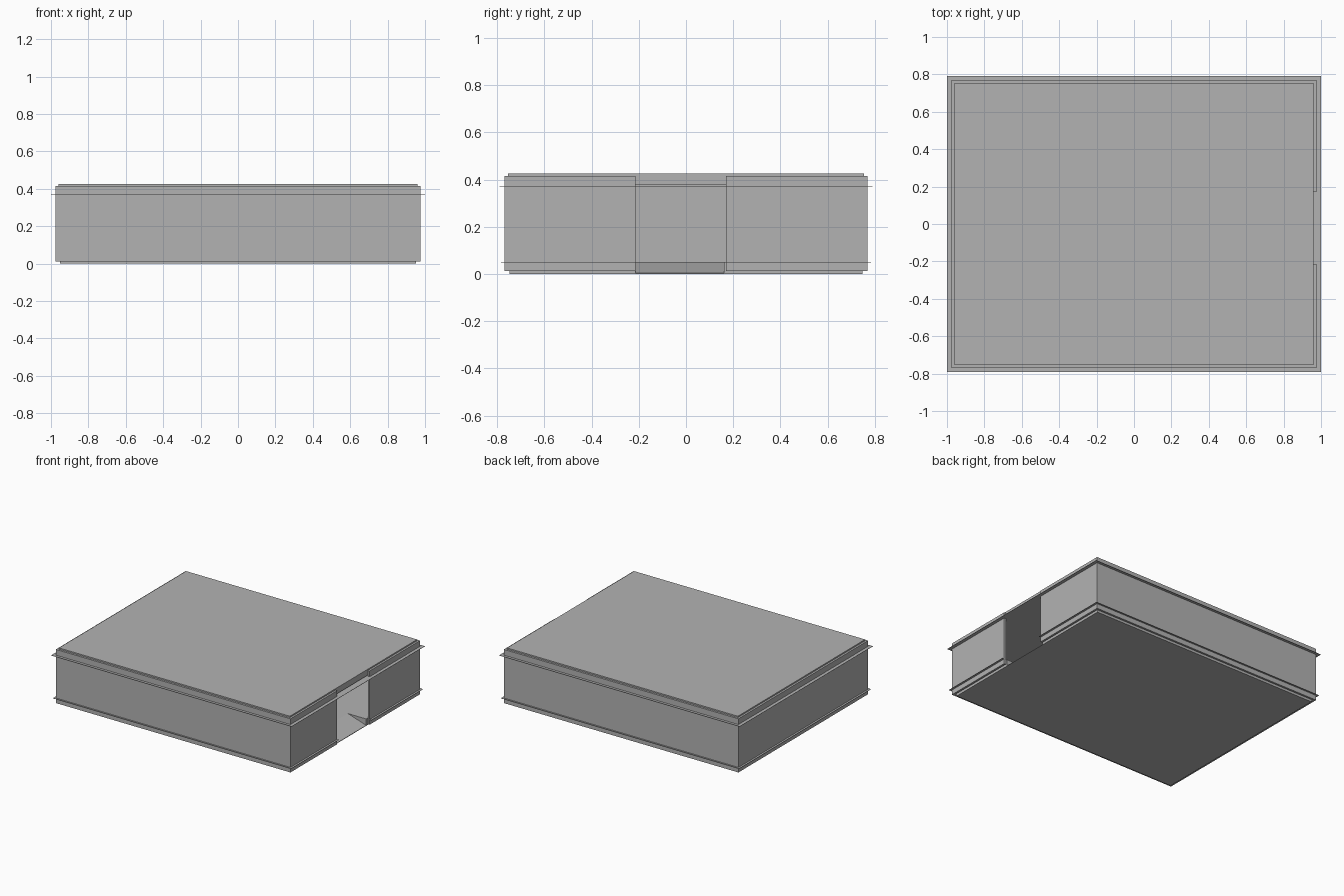
import bpy
import bmesh

cube = bpy.data.objects.get("Cube")
if cube:
    bpy.data.objects.remove(cube, do_unlink=True)

grey = bpy.data.materials.new("plain_grey")
grey.use_nodes = True
colour = (0.45, 0.45, 0.45, 1)
grey.diffuse_color = colour
grey.node_tree.nodes["Principled BSDF"].inputs["Base Color"].default_value = colour


def prism(name, profile, y0, y1):
    """Extrude an x-z profile from y0 to y1."""
    bm = bmesh.new()
    face = bm.faces.new([bm.verts.new((x, y0, z)) for x, z in profile])
    ext = bmesh.ops.extrude_face_region(bm, geom=[face])
    verts = [v for v in ext["geom"] if isinstance(v, bmesh.types.BMVert)]
    bmesh.ops.translate(bm, verts=verts, vec=(0, y1 - y0, 0))
    bmesh.ops.recalc_face_normals(bm, faces=bm.faces)
    mesh = bpy.data.meshes.new(name)
    bm.to_mesh(mesh)
    bm.free()
    mesh.materials.append(grey)
    obj = bpy.data.objects.new(name, mesh)
    bpy.context.collection.objects.link(obj)
    return obj


def box(name, x0, x1, y0, y1, z0, z1):
    return prism(name, [(x0, z0), (x1, z0), (x1, z1), (x0, z1)], y0, y1)


# Main sizes: outer wall face, inner wall face, doorway edges
OX, OY = 0.975, 0.77
IX, IY = 0.96, 0.755
DOOR = (-0.215, 0.17)
RAMP = (-0.215, 0.162)
LOW, HIGH = 0.012, 0.415

# Outer walls, the one on +x split by the doorway
box("front_wall", -OX, OX, -OY, -IY, LOW, HIGH)
box("back_wall", -OX, OX, IY, OY, LOW, HIGH)
box("right_wall", -OX, -IX, -IY, IY, LOW, HIGH)
box("left_wall_front", IX, OX, -IY, DOOR[0], LOW, HIGH)
box("left_wall_back", IX, OX, DOOR[1], IY, LOW, HIGH)

# Roof slab and the ceiling sheet that forms the upper ledge
box("roof_slab", -IX, IX, -IY, IY, 0.38, 0.425)
box("ceiling_sheet", -1, 1, -0.79, 0.79, 0.37, 0.372)

# Floor slab in three strips, the middle one sloping down to the doorway
FX, FY, TOP = 0.952, 0.747, 0.052
box("floor_front", -FX, FX, -FY, RAMP[0], 0, TOP)
box("floor_back", -FX, FX, RAMP[1], FY, 0, TOP)
prism("floor_ramp", [(-FX, 0), (FX, 0), (FX, 0.004), (0.8, TOP), (-FX, TOP)], *RAMP)

# Lower ledge around the walls, open at the doorway
LX, LY = 0.99, 0.783
ledge = (0.048, 0.05)
box("lower_ledge_front", -LX, LX, -LY, -OY, *ledge)
box("lower_ledge_back", -LX, LX, OY, LY, *ledge)
box("lower_ledge_right", -LX, -OX, -OY, OY, *ledge)
box("lower_ledge_left_front", OX, LX, -OY, DOOR[0], *ledge)
box("lower_ledge_left_back", OX, LX, DOOR[1], OY, *ledge)
